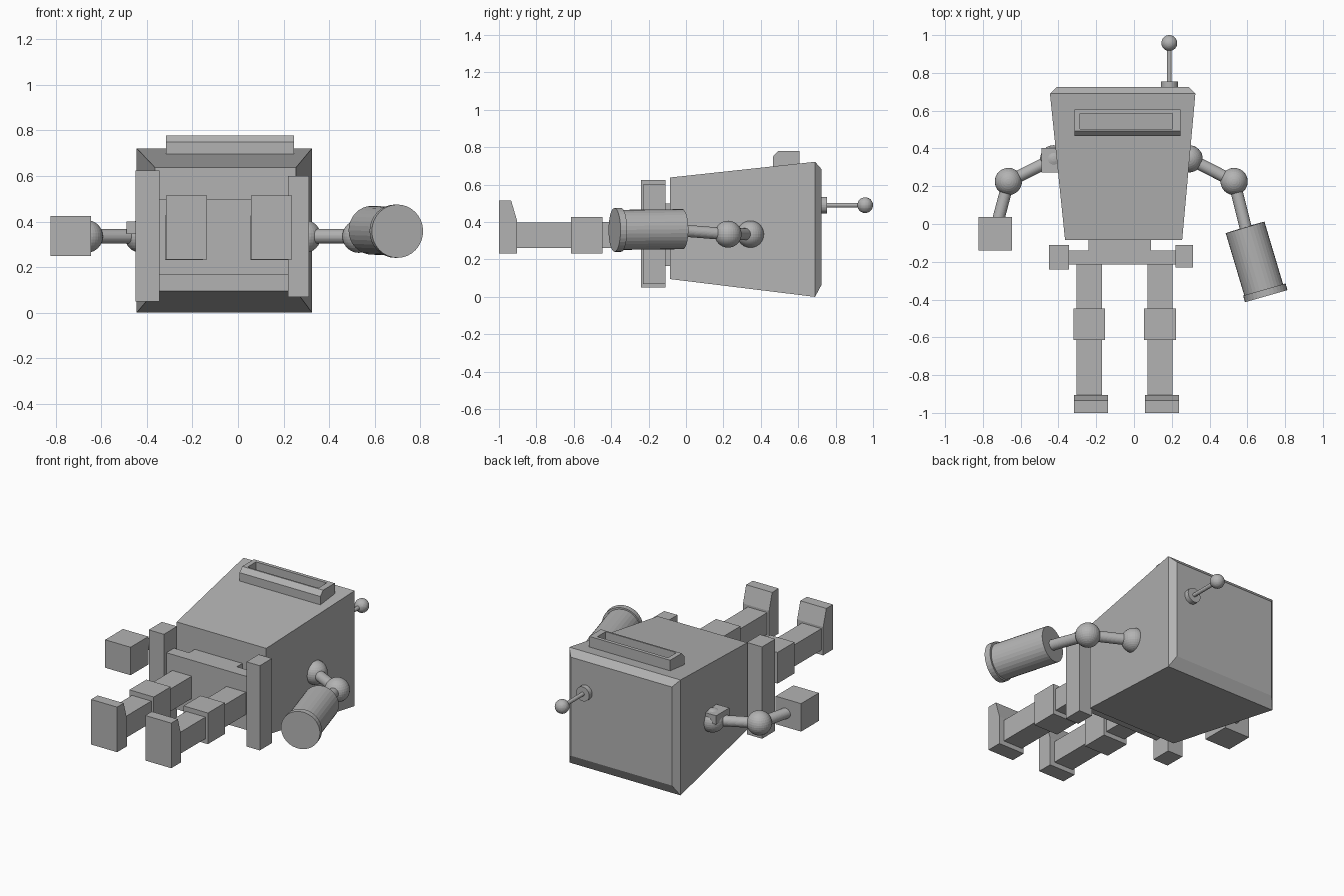
import bpy, bmesh
from mathutils import Vector

if "Cube" in bpy.data.objects:
    bpy.data.objects.remove(bpy.data.objects["Cube"])

grey = bpy.data.materials.new("plain grey")
grey.diffuse_color = (0.45, 0.45, 0.45, 1)
grey.use_nodes = True
grey.node_tree.nodes["Principled BSDF"].inputs["Base Color"].default_value = grey.diffuse_color


def finish(name, bm):
    bmesh.ops.recalc_face_normals(bm, faces=bm.faces)
    me = bpy.data.meshes.new(name)
    bm.to_mesh(me)
    bm.free()
    me.materials.append(grey)
    ob = bpy.data.objects.new(name, me)
    bpy.context.collection.objects.link(ob)
    return ob


def loft(name, rings):
    """Skin equal-length rings of points and cap both ends."""
    bm = bmesh.new()
    vs = [[bm.verts.new(p) for p in r] for r in rings]
    n = len(vs[0])
    for a, b in zip(vs, vs[1:]):
        for i in range(n):
            j = (i + 1) % n
            bm.faces.new((a[i], a[j], b[j], b[i]))
    bm.faces.new(vs[0])
    bm.faces.new(vs[-1])
    return finish(name, bm)


def rect_xz(x0, x1, z0, z1, y):
    return [(x0, y, z0), (x1, y, z0), (x1, y, z1), (x0, y, z1)]


def rect_xy(x0, x1, y0, y1, z):
    return [(x0, y0, z), (x1, y0, z), (x1, y1, z), (x0, y1, z)]


def box(name, x0, x1, y0, y1, z0, z1):
    return loft(name, [rect_xy(x0, x1, y0, y1, z0), rect_xy(x0, x1, y0, y1, z1)])


def rod(name, a, b, r, sides=32):
    a, b = Vector(a), Vector(b)
    d = b - a
    bm = bmesh.new()
    bmesh.ops.create_cone(bm, cap_ends=True, segments=sides, radius1=r, radius2=r, depth=d.length)
    m = d.to_track_quat('Z', 'Y').to_matrix().to_4x4()
    m.translation = (a + b) / 2
    bm.transform(m)
    return finish(name, bm)


def ball(name, c, r):
    bm = bmesh.new()
    bmesh.ops.create_uvsphere(bm, u_segments=32, v_segments=16, radius=r)
    bmesh.ops.translate(bm, verts=bm.verts, vec=c)
    return finish(name, bm)


# Tapered body with a bevelled top end
loft("body", [rect_xz(-0.365, 0.255, 0.095, 0.638, -0.085),
              rect_xz(-0.445, 0.325, 0.0, 0.722, 0.69),
              rect_xz(-0.41, 0.29, 0.065, 0.682, 0.725)])

# Raised visor frame, open in the middle, chamfered on its lower edge
loft("visor_frame", [rect_xy(-0.315, 0.245, 0.465, 0.607, 0.66),
                     rect_xy(-0.315, 0.245, 0.465, 0.607, 0.75),
                     rect_xy(-0.315, 0.245, 0.492, 0.607, 0.779),
                     rect_xy(-0.285, 0.205, 0.502, 0.585, 0.779),
                     rect_xy(-0.285, 0.205, 0.502, 0.585, 0.66)])

# Antenna
rod("antenna_base", (0.187, 0.715, 0.49), (0.187, 0.755, 0.49), 0.045)
rod("antenna_rod", (0.187, 0.75, 0.49), (0.187, 0.94, 0.49), 0.012, 16)
ball("antenna_ball", (0.187, 0.958, 0.49), 0.042)

# Waist, hip bar and hip blocks
box("waist", -0.24, 0.09, -0.145, -0.08, 0.165, 0.5)
box("hip_bar", -0.35, 0.225, -0.215, -0.14, 0.165, 0.5)
box("left_hip_block", -0.45, -0.345, -0.24, -0.11, 0.05, 0.625)
box("right_hip_block", 0.22, 0.312, -0.23, -0.11, 0.07, 0.6)

# Legs
for side, cx in (("left", -0.237), ("right", 0.138)):
    box(side + "_thigh", cx - 0.067, cx + 0.067, -0.46, -0.2, 0.26, 0.4)
    box(side + "_knee", cx - 0.084, cx + 0.084, -0.615, -0.447, 0.232, 0.427)
    box(side + "_shin", cx - 0.067, cx + 0.067, -0.93, -0.61, 0.262, 0.397)
    profile = [(-1.0, 0.233), (-0.904, 0.233), (-0.904, 0.41), (-0.935, 0.515), (-1.0, 0.515)]
    loft(side + "_foot", [[(x, y, z) for y, z in profile] for x in (cx - 0.08, cx + 0.1)])

# Arms: shoulder ball, upper arm, elbow ball, forearm
for side, sh, el, wr in (("left", (-0.425, 0.345, 0.335), (-0.665, 0.225, 0.335), (-0.722, 0.01, 0.337)),
                         ("right", (0.292, 0.345, 0.335), (0.53, 0.225, 0.335), (0.594, -0.03, 0.355))):
    ball(side + "_shoulder", sh, 0.072)
    rod(side + "_upper_arm", sh, el, 0.032)
    ball(side + "_elbow", el, 0.072)
    rod(side + "_forearm", el, wr, 0.032)
box("left_shoulder_block", -0.49, -0.4, 0.272, 0.402, 0.345, 0.4)
box("left_hand", -0.822, -0.646, -0.14, 0.036, 0.25, 0.425)

# Right hand: cylinder with a rim
rod("right_hand", (0.588, -0.018, 0.362), (0.69, -0.36, 0.358), 0.107)
rod("right_hand_rim", (0.69, -0.347, 0.358), (0.7, -0.382, 0.358), 0.117)
